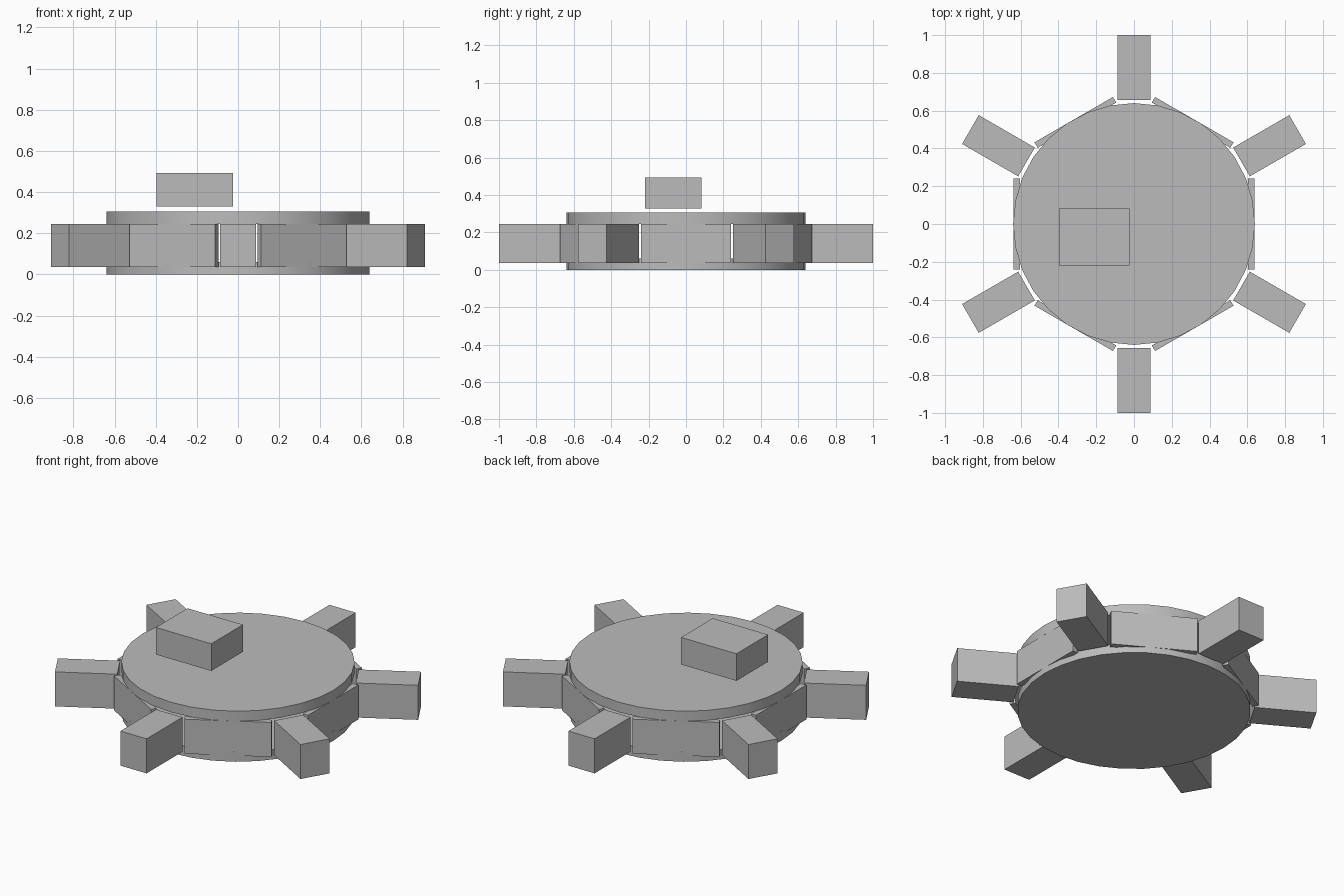
import bpy
from math import radians
from mathutils import Matrix, Vector

cube = bpy.data.objects.get("Cube")
if cube:
    bpy.data.objects.remove(cube, do_unlink=True)

# One plain grey for everything
grey = bpy.data.materials.new("plain_grey")
grey.use_nodes = True
colour = (0.5, 0.5, 0.5, 1)
grey.diffuse_color = colour
grey.node_tree.nodes["Principled BSDF"].inputs["Base Color"].default_value = colour


def box(name, low, high, angle=0):
    """Box between two corners, turned about the vertical axis of the model."""
    low, high = Vector(low), Vector(high)
    bpy.ops.mesh.primitive_cube_add(size=1)
    obj = bpy.context.object
    obj.name = name
    size = Matrix.Diagonal((*(high - low), 1))
    turn = Matrix.Rotation(radians(angle), 4, "Z")
    obj.data.transform(turn @ Matrix.Translation((low + high) / 2) @ size)
    obj.data.materials.append(grey)
    return obj


def disc(name, bottom, top, radius=0.64):
    bpy.ops.mesh.primitive_cylinder_add(
        vertices=32, radius=radius, depth=top - bottom,
        location=(0, 0, (bottom + top) / 2))
    obj = bpy.context.object
    obj.name = name
    obj.data.materials.append(grey)
    bpy.ops.object.shade_smooth_by_angle(angle=radians(30))
    return obj


# Lower and upper plates
disc("lower_disc", 0, 0.06)
disc("upper_disc", 0.246, 0.306)

# Ring of wall panels with arms between them
LOW, HIGH = 0.037, 0.246
for i in range(6):
    box(f"wall_panel_{i + 1}", (0.604, -0.24, LOW), (0.638, 0.24, HIGH), 60 * i)
    box(f"arm_{i + 1}", (0.657, -0.088, LOW), (1, 0.088, HIGH), 60 * i + 30)

# Block floating above the upper plate
box("top_block", (-0.396, -0.22, 0.329), (-0.025, 0.083, 0.493))
